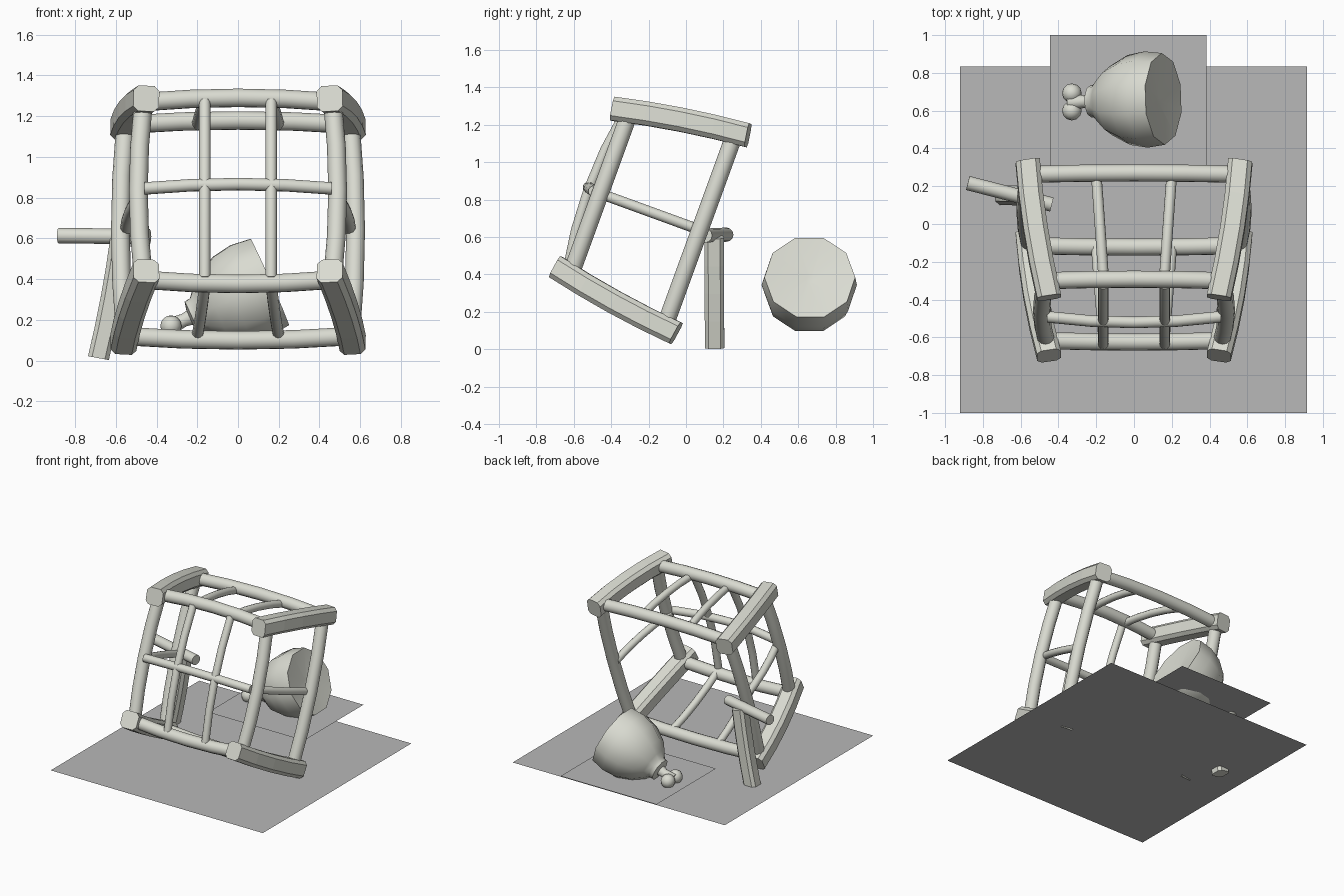
import bpy, bmesh, math
from mathutils import Vector, Matrix

if "Cube" in bpy.data.objects:
    bpy.data.objects.remove(bpy.data.objects["Cube"], do_unlink=True)


def material(name, color):
    m = bpy.data.materials.new(name)
    m.use_nodes = True
    m.diffuse_color = color
    m.node_tree.nodes["Principled BSDF"].inputs["Base Color"].default_value = color
    return m


BONE = material("pale warm grey", (0.70, 0.71, 0.64, 1))
GROUND = material("ground grey", (0.48, 0.48, 0.48, 1))


def add_object(name, bm, mat, smooth=False, matrix=None):
    bmesh.ops.recalc_face_normals(bm, faces=bm.faces)
    mesh = bpy.data.meshes.new(name)
    bm.to_mesh(mesh)
    bm.free()
    mesh.materials.append(mat)
    ob = bpy.data.objects.new(name, mesh)
    bpy.context.collection.objects.link(ob)
    if matrix:
        ob.matrix_world = matrix
    if smooth:
        bpy.ops.object.select_all(action='DESELECT')
        ob.select_set(True)
        bpy.context.view_layer.objects.active = ob
        bpy.ops.object.shade_smooth_by_angle(angle=math.radians(42))
    return ob


def circle(r, n=12):
    return [(r * math.cos(2 * math.pi * i / n), r * math.sin(2 * math.pi * i / n)) for i in range(n)]


def chamfered(w, h, c):
    corners = [(w, h - c), (w - c, h)]
    corners += [(-x, y) for x, y in reversed(corners)]
    return corners + [(-x, -y) for x, y in corners]


def sweep(bm, section, path, up):
    """Loft a section along (point, scale) pairs and cap both ends."""
    t = (path[-1][0] - path[0][0]).normalized()
    side = t.cross(Vector(up)).normalized()
    up = side.cross(t)
    rings = [[bm.verts.new(p + (side * x + up * y) * s) for x, y in section] for p, s in path]
    n = len(section)
    for a, b in zip(rings, rings[1:]):
        for i in range(n):
            bm.faces.new((a[i], a[(i + 1) % n], b[(i + 1) % n], b[i]))
    bm.faces.new(rings[0])
    bm.faces.new(rings[-1])


def beam(name, section, start, end, bow=(0, 0, 0), up=(0, 0, 1), smooth=True, matrix=None, steps=4):
    a, b, bow = Vector(start), Vector(end), Vector(bow)
    path = []
    for i in range(steps + 1):
        t = i / steps
        path.append((a.lerp(b, t) + bow * (1 - (2 * t - 1) ** 2), 1))
    bm = bmesh.new()
    sweep(bm, section, path, up)
    return add_object(name, bm, BONE, smooth, matrix)


# Cage: a leaning frame that widens toward the back
CAGE = Matrix.Translation((0, -0.205, 0.74)) @ Matrix.Rotation(math.radians(-20), 4, 'X')
FRONT, BACK = -0.36, 0.366
FRONT_BAR, BACK_BAR = -0.27, 0.297


def half(y):
    return 0.45 + 0.113 * (y - FRONT) / (BACK - FRONT)


rail = chamfered(0.064, 0.064, 0.024)
thick, thin = circle(0.046), circle(0.028)
f, b = half(FRONT_BAR), half(BACK_BAR)

for sx, side in ((-1, "right"), (1, "left")):
    for sz, level in ((-1, "lower"), (1, "upper")):
        # Heavy corner rails
        beam(f"{side}_{level}_rail", rail,
             (sx * half(FRONT), FRONT, sz * half(FRONT)), (sx * half(BACK), BACK, sz * half(BACK)),
             (sx * 0.015, 0, sz * 0.013), smooth=False, matrix=CAGE)
        # Slender bars of the roof and floor
        beam(f"{side}_{level}_thin_bar", thin,
             (sx * 0.16, FRONT_BAR, sz * f), (sx * 0.2, BACK_BAR, sz * b),
             (0, 0, sz * 0.02), matrix=CAGE)
    # Corner posts
    for y, h, place in ((FRONT_BAR, f, "front"), (BACK_BAR, b, "back")):
        beam(f"{side}_{place}_post", thick, (sx * h, y, -h), (sx * h, y, h),
             (sx * 0.025, 0, 0), up=(0, 1, 0), matrix=CAGE)
    # Side middle bar and front upright
    beam(f"{side}_middle_bar", thin, (sx * f, FRONT_BAR, 0), (sx * b, BACK_BAR, 0),
         (sx * 0.02, 0, 0), matrix=CAGE)
    beam(f"{side}_front_upright", thin, (sx * 0.163, FRONT_BAR - 0.02, -f), (sx * 0.163, FRONT_BAR - 0.02, f),
         (0, -0.045, 0), up=(0, 1, 0), matrix=CAGE)

# Cross bars
for sz, level in ((-1, "lower"), (1, "upper")):
    for y, h, place in ((FRONT_BAR, f, "front"), (BACK_BAR, b, "back")):
        beam(f"{place}_{level}_cross_bar", thick, (-h, y, sz * h), (h, y, sz * h),
             (0, 0, sz * 0.022), matrix=CAGE)
beam("front_middle_bar", circle(0.031), (-0.46, -0.305, 0), (0.46, -0.305, 0), (0, -0.035, 0.01), matrix=CAGE)

# Prop leaning beside the cage
beam("prop_stake", chamfered(0.052, 0.052, 0.02), (-0.685, 0.153, 0.012), (-0.575, 0.15, 0.6),
     (0.008, 0, 0), up=(0, 1, 0), smooth=False)
beam("prop_handle", circle(0.038), (-0.88, 0.217, 0.613), (-0.435, 0.103, 0.608), steps=1)

# Joint of meat with a concave cut end
tilt = math.radians(24)
axis = Vector((-math.cos(tilt), -0.03, -math.sin(tilt))).normalized()
cut = Vector((0.155, 0.662, 0.385))
profile = [(0.03, 0.02), (0, 0.243), (0.1, 0.255), (0.2, 0.238), (0.3, 0.185), (0.36, 0.125), (0.39, 0.09), (0.42, 0.085), (0.43, 0.04)]
bm = bmesh.new()
sweep(bm, circle(1, 10), [(cut + axis * d, r) for d, r in profile], (0, 0, 1))
add_object("meat", bm, BONE, True)

# Bone with two knobs
bm = bmesh.new()
sweep(bm, circle(1, 10), [(cut + axis * d, r) for d, r in ((0.4, 0.045), (0.46, 0.034), (0.54, 0.045))], (0, 0, 1))
for s in (-1, 1):
    place = Matrix.Translation(cut + axis * 0.53 + Vector((0, s * 0.046, 0)))
    bmesh.ops.create_uvsphere(bm, u_segments=12, v_segments=8, radius=0.052, matrix=place)
add_object("bone", bm, BONE, True)


# Ground sheets
def sheet(name, x0, x1, y0, y1, z):
    bm = bmesh.new()
    bm.faces.new([bm.verts.new(p) for p in ((x0, y0, z), (x1, y0, z), (x1, y1, z), (x0, y1, z))])
    bm.normal_update()
    add_object(name, bm, GROUND)


sheet("large_ground_sheet", -0.92, 0.915, -1, 0.835, 0.037)
sheet("small_ground_sheet", -0.445, 0.385, 0.265, 1, 0.135)
for ob in bpy.data.objects:
    if ob.name.endswith("ground_sheet") and ob.data.polygons[0].normal.z < 0:
        ob.data.flip_normals()
